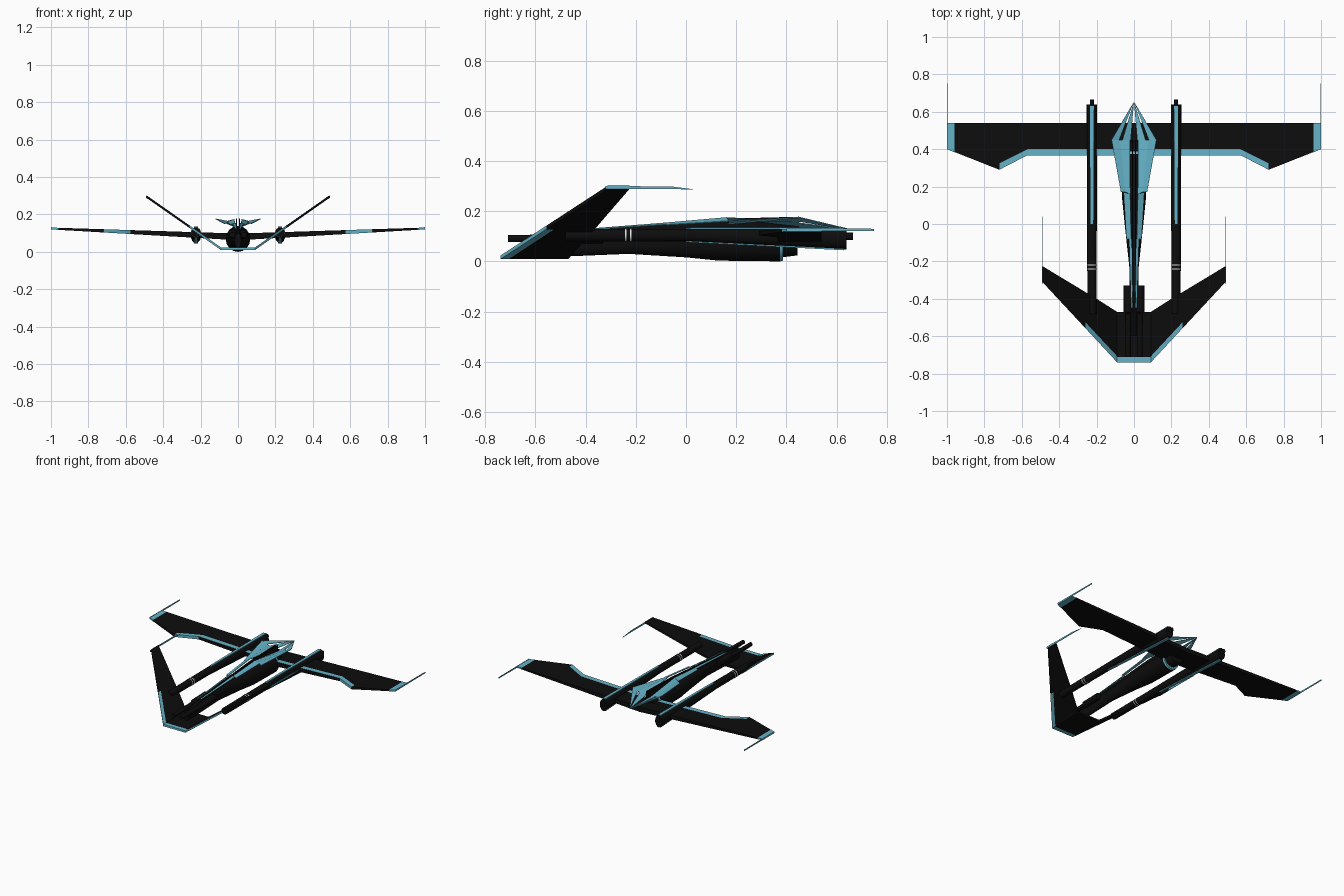
import bpy, bmesh, math

old = bpy.data.objects.get("Cube")
if old:
    bpy.data.objects.remove(old, do_unlink=True)


def material(name, rgb):
    m = bpy.data.materials.new(name)
    m.use_nodes = True
    m.diffuse_color = (*rgb, 1)
    m.node_tree.nodes["Principled BSDF"].inputs["Base Color"].default_value = (*rgb, 1)
    return m


BLACK = material("black", (.004, .004, .004))
CYAN = material("cyan", (.13, .45, .58))
WHITE = material("white", (.8, .8, .8))


def finish(name, bm, mats, mirror=True, rule=None, smooth=False):
    bmesh.ops.recalc_face_normals(bm, faces=bm.faces)
    if rule:
        for f in bm.faces:
            f.material_index = int(rule(f.normal))
    me = bpy.data.meshes.new(name)
    bm.to_mesh(me)
    bm.free()
    ob = bpy.data.objects.new(name, me)
    bpy.context.collection.objects.link(ob)
    for m in mats:
        me.materials.append(m)
    if mirror:
        ob.modifiers.new("mirror", 'MIRROR').use_axis[0] = True
    if smooth:
        bpy.ops.object.select_all(action='DESELECT')
        ob.select_set(True)
        bpy.context.view_layer.objects.active = ob
        bpy.ops.object.shade_smooth_by_angle(angle=math.radians(40))
    return ob


def slab(name, outline, height, half, mats, rule=None):
    """Plan outline given thickness around a sloping mid height."""
    bm = bmesh.new()
    top = [bm.verts.new((x, y, height(x, y) + half(x))) for x, y in outline]
    low = [bm.verts.new((x, y, height(x, y) - half(x))) for x, y in outline]
    bm.faces.new(top)
    bm.faces.new(low)
    n = len(outline)
    for i in range(n):
        j = (i + 1) % n
        bm.faces.new((top[i], top[j], low[j], low[i]))
    return finish(name, bm, mats, True, rule)


def loft(name, x, stations, mat, sides=16, mirror=True):
    """Elliptical sections (y, half width, bottom, top) joined along y."""
    bm = bmesh.new()
    rings = []
    for y, w, lo, hi in stations:
        c, r = (lo + hi) / 2, (hi - lo) / 2
        angles = [math.tau * k / sides for k in range(sides)]
        rings.append([bm.verts.new((x + w * math.cos(a), y, c + r * math.sin(a)))
                      for a in angles])
    for a, b in zip(rings, rings[1:]):
        for k in range(sides):
            j = (k + 1) % sides
            bm.faces.new((a[k], a[j], b[j], b[k]))
    bm.faces.new(rings[0])
    bm.faces.new(rings[-1])
    return finish(name, bm, [mat], mirror, None, True)


def sheet(name, points, mat):
    bm = bmesh.new()
    bm.faces.new([bm.verts.new(p) for p in points])
    ob = finish(name, bm, [mat])
    solid = ob.modifiers.new("thickness", 'SOLIDIFY')
    solid.thickness = .004
    solid.offset = 0
    return ob


def fin(name, x, profile, mat):
    """Thin upright plate from a side profile (y, z)."""
    return sheet(name, [(x, y, z) for y, z in profile], mat)


# Main wing with painted trailing edge and tips
def wing_z(x, y):
    return .08 + .045 * x


def wing_t(x):
    return .018 - .013 * x


def upward(n):
    return n.z > .5


slab("wing", [(0, .54), (.96, .54), (.96, .385), (.72, .325), (.57, .4), (0, .4)],
     wing_z, wing_t, [BLACK])
slab("wing_trailing_strip", [(0, .4), (.57, .4), (.575, .365), (0, .365)],
     wing_z, wing_t, [BLACK, CYAN], upward)
slab("wing_diagonal_strip", [(.57, .4), (.72, .325), (.72, .29), (.575, .365)],
     wing_z, wing_t, [BLACK, CYAN], lambda n: n.z > .5 or n.y < -.5)
slab("wing_outer_edge", [(.72, .325), (.96, .385), (.72, .29)],
     wing_z, wing_t, [BLACK])
slab("wing_tip", [(.96, .54), (1, .54), (1, .4), (.96, .383)], wing_z, wing_t, [CYAN])
fin("wing_tip_probe", .998, [(.4, .12), (.75, .122), (.75, .13), (.4, .132)], CYAN)


# Raised V tail
def tail_z(x, y):
    return .016 + .7 * max(0, x - .09)


def tail_t(x):
    return .007


slab("tail_centre", [(0, -.47), (.09, -.47), (.09, -.71), (0, -.71)],
     tail_z, tail_t, [BLACK])
slab("tail_centre_strip", [(0, -.71), (.09, -.71), (.09, -.74), (0, -.74)],
     tail_z, tail_t, [CYAN])
slab("tail_panel", [(.09, -.47), (.2, -.4), (.49, -.225), (.49, -.31), (.26, -.557),
                    (.26, -.525), (.09, -.707)], tail_z, tail_t, [BLACK])
slab("tail_edge_strip", [(.09, -.707), (.26, -.525), (.26, -.557), (.09, -.74)],
     tail_z, tail_t, [CYAN])
fin("tail_tip_probe", .49, [(-.32, .288), (-.04, .288), (.04, .286), (-.06, .299),
                            (-.32, .3)], CYAN)

# Twin booms with bands, nose pegs and stripes
BOOM = .225
loft("boom", BOOM, [(-.48, .024, .08, .128), (0, .026, .08, .13), (.64, .028, .047, .133)],
     BLACK)
loft("boom_nose", BOOM, [(.635, .011, .085, .115), (.665, .011, .085, .115)], BLACK)
for y in (-.24, -.22):
    loft("boom_band", BOOM, [(y - .003, .027, .078, .131), (y + .003, .027, .078, .131)], WHITE)
stripe = [(BOOM - .011, .63), (BOOM + .011, .63), (BOOM + .007, 0), (BOOM - .007, 0)]
slab("boom_top_stripe", stripe, lambda x, y: .131 + .003 * y, lambda x: .003, [CYAN])
slab("boom_belly_stripe", stripe, lambda x, y: .08 - .052 * y, lambda x: .003, [CYAN])

# Fuselage, intake and engines
loft("fuselage", 0, [(-.6, .018, .02, .1), (-.47, .02, .02, .115), (-.23, .025, .03, .125),
                     (0, .05, .016, .13), (.13, .063, .003, .135), (.375, .065, 0, .138)],
     BLACK, 16, False)
loft("intake_ring", 0, [(.375, .066, 0, .139), (.387, .064, .003, .137)], CYAN, 16, False)
loft("intake_core", 0, [(.38, .056, .016, .134), (.445, .052, .024, .13)], BLACK, 16, False)
loft("engine", .031, [(-.71, .015, .077, .105), (-.48, .016, .074, .108),
                      (-.47, .024, .07, .118), (-.33, .024, .072, .122)], BLACK, 12)

# Open petals above the nose
tip = (0, .655, .127)
sheet("outer_front_petal", [tip, (.12, .45, .176), (.08, .45, .16)], CYAN)
sheet("inner_front_petal", [tip, (.062, .45, .153), (.018, .45, .138)], CYAN)
sheet("outer_rear_petal", [(.12, .45, .176), (.075, .45, .158), (.046, .17, .162),
                           (.07, .17, .15)], CYAN)
sheet("inner_rear_petal", [(.075, .45, .158), (.022, .45, .14), (.02, .16, .174),
                           (.046, .17, .162)], CYAN)

# Long paired spine rails behind the petals
sheet("spine_rail", [(.02, .16, .174), (.055, .17, .16), (.04, -.08, .145),
                     (.015, -.08, .153)], CYAN)
sheet("spine_rail_tail", [(.012, -.08, .153), (.026, -.08, .147), (.015, -.45, .122),
                          (.007, -.45, .124)], CYAN)
fin("spine_keel", .008, [(.45, .178), (.15, .17), (-.36, .128), (-.36, .115),
                         (.15, .13), (.45, .13)], BLACK)
